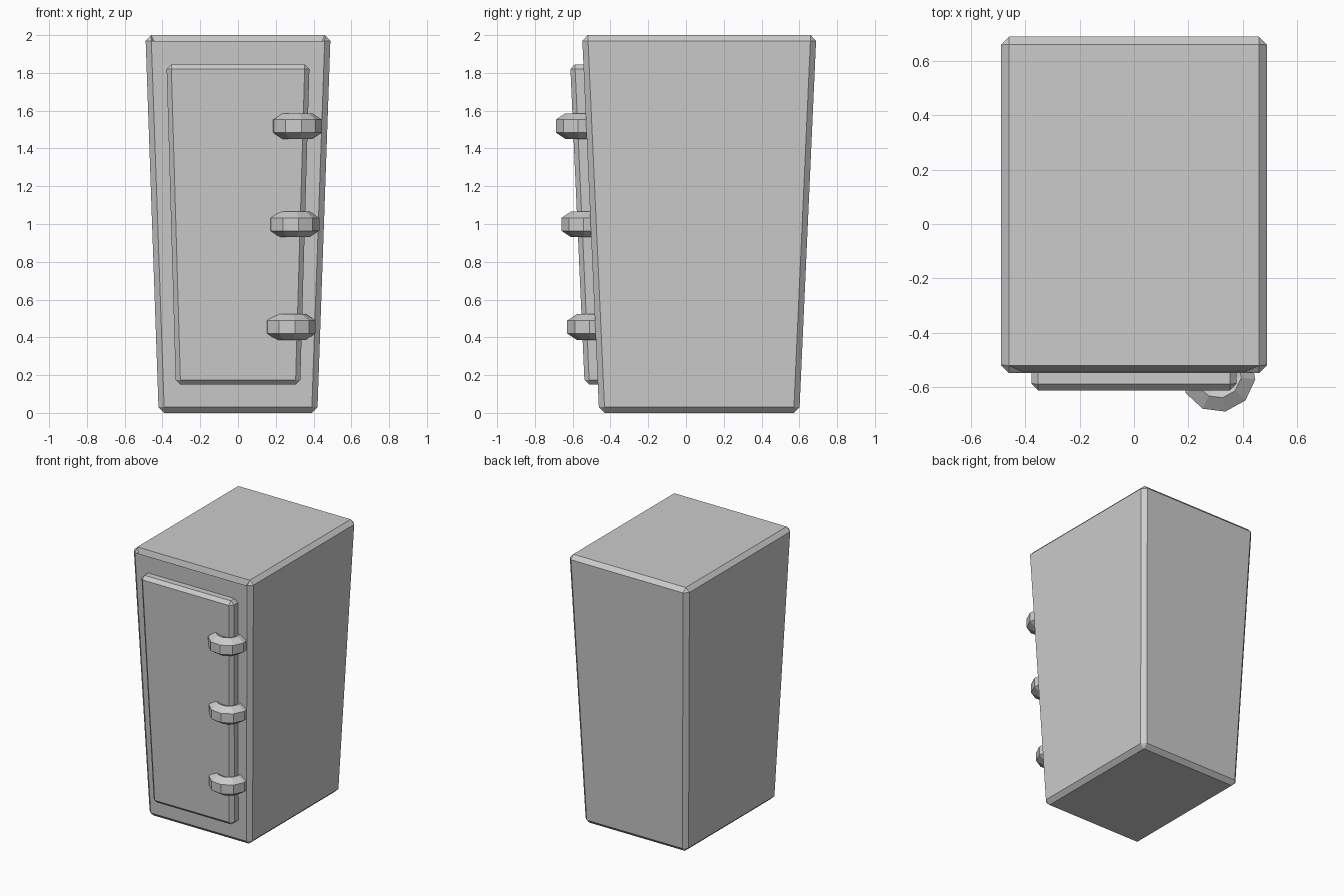
import bpy, bmesh, math

if "Cube" in bpy.data.objects:
    bpy.data.objects.remove(bpy.data.objects["Cube"])


def front_y(z):
    """Y of the leaning front plane at height z."""
    return -0.46 - 0.045 * z


def add_object(name, bm):
    bmesh.ops.recalc_face_normals(bm, faces=bm.faces)
    mesh = bpy.data.meshes.new(name)
    bm.to_mesh(mesh)
    bm.free()
    obj = bpy.data.objects.new(name, mesh)
    bpy.context.collection.objects.link(obj)
    return obj


def tapered_box(z0, z1, corner, bevel):
    """Cube moved to corner(sx, sy, z) and chamfered."""
    bm = bmesh.new()
    bmesh.ops.create_cube(bm, size=2)
    for v in bm.verts:
        z = z1 if v.co.z > 0 else z0
        v.co = (*corner(v.co.x, v.co.y, z), z)
    bmesh.ops.bevel(bm, geom=bm.edges[:], offset=bevel, segments=1,
                    profile=0.5, affect='EDGES')
    bm.normal_update()
    return bm


# Cabinet body with a sloped recess in the front face
def body_corner(sx, sy, z):
    return sx * (0.42 + 0.035 * z), front_y(z) if sy < 0 else 0.60 + 0.045 * z


body = tapered_box(0, 2, body_corner, 0.03)
front = min(body.faces, key=lambda f: f.calc_center_median().y)
for x_top, x_bot, z_top, z_bot, depth in ((0.405, 0.345, 1.89, 0.12, 0.0),
                                          (0.38, 0.325, 1.855, 0.145, 0.045)):
    bmesh.ops.inset_region(body, faces=[front], thickness=0.02)
    for v in front.verts:
        top = v.co.z > 1
        z = z_top if top else z_bot
        x = math.copysign(x_top if top else x_bot, v.co.x)
        v.co = (x, front_y(z) + depth, z)
add_object("cabinet_body", body)


# Door slab
def door_corner(sx, sy, z):
    return sx * (0.325 + 0.029 * z), front_y(z) + (-0.07 if sy < 0 else 0.06)


add_object("door", tapered_box(0.15, 1.845, door_corner, 0.025))


# Hinges: faceted ten-sided rings with a dished centre
def hinge(name, x, y, z, sides=10):
    bm = bmesh.new()
    profile = [(0.05, -0.055), (0.085, -0.068), (0.137, -0.034),
               (0.137, 0.034), (0.085, 0.068), (0.05, 0.055)]
    rings = []
    for r, h in profile:
        angles = [math.radians(-7) + math.tau * i / sides for i in range(sides)]
        rings.append([bm.verts.new((x + r * math.cos(a), y + r * math.sin(a), z + h))
                      for a in angles])
    for lo, hi in zip(rings, rings[1:]):
        for i in range(sides):
            j = (i + 1) % sides
            bm.faces.new((lo[i], lo[j], hi[j], hi[i]))
    bm.faces.new(rings[0])
    bm.faces.new(rings[-1])
    add_object(name, bm)


for label, x, y, z in (("upper", 0.31, -0.555, 1.518),
                       ("middle", 0.295, -0.525, 0.998),
                       ("lower", 0.275, -0.495, 0.455)):
    hinge(label + "_hinge", x, y, z)
